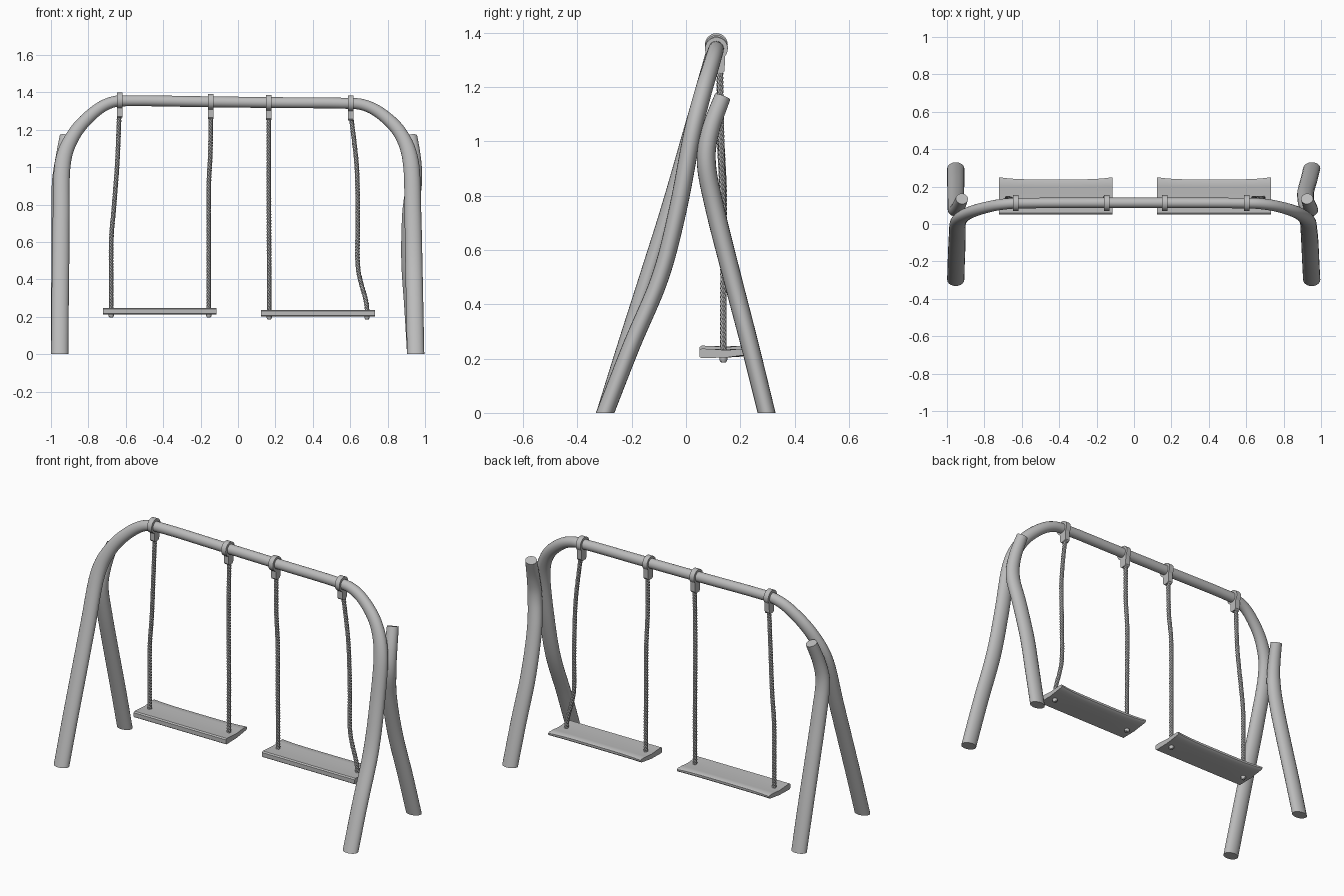
import bpy, bmesh, math
from mathutils import Vector

if "Cube" in bpy.data.objects:
    bpy.data.objects.remove(bpy.data.objects["Cube"])

grey = bpy.data.materials.new("plain grey")
grey.diffuse_color = (0.5, 0.5, 0.5, 1)
grey.use_nodes = True
grey.node_tree.nodes["Principled BSDF"].inputs["Base Color"].default_value = grey.diffuse_color


def finish(name, bm, angle=40):
    bmesh.ops.recalc_face_normals(bm, faces=bm.faces)
    me = bpy.data.meshes.new(name)
    bm.to_mesh(me)
    bm.free()
    me.materials.append(grey)
    ob = bpy.data.objects.new(name, me)
    bpy.context.collection.objects.link(ob)
    bpy.ops.object.select_all(action='DESELECT')
    bpy.context.view_layer.objects.active = ob
    ob.select_set(True)
    bpy.ops.object.shade_smooth_by_angle(angle=math.radians(angle))
    return ob


def loft(bm, rings):
    vr = [[bm.verts.new(p) for p in r] for r in rings]
    n = len(vr[0])
    for a, b in zip(vr, vr[1:]):
        for i in range(n):
            bm.faces.new((a[i], a[(i + 1) % n], b[(i + 1) % n], b[i]))
    bm.faces.new(vr[0])
    bm.faces.new(vr[-1][::-1])


def spline(keys, steps):
    """Catmull-Rom through keys of any dimension."""
    out = []
    for i in range(len(keys) - 1):
        p = [Vector(keys[max(0, min(len(keys) - 1, i + k))]) for k in (-1, 0, 1, 2)]
        for s in range(steps):
            t = s / steps
            out.append(0.5 * (2 * p[1] + (p[2] - p[0]) * t
                       + (2 * p[0] - 5 * p[1] + 4 * p[2] - p[3]) * t * t
                       + (3 * p[1] - p[0] - 3 * p[2] + p[3]) * t ** 3))
    out.append(Vector(keys[-1]))
    return out


def sweep(bm, pts, radii, sides, flat_start=False, flat_end=False):
    """Elliptical tube; radii = (in the xz plane, towards y)."""
    rings = []
    for i, p in enumerate(pts):
        t = (pts[min(i + 1, len(pts) - 1)] - pts[max(i - 1, 0)]).normalized()
        b = Vector((0, 1, 0))
        b = (b - t * b.dot(t)).normalized()
        n = b.cross(t)
        ring = []
        for k in range(sides):
            a = 2 * math.pi * k / sides
            q = p + n * math.cos(a) * radii[i][0] + b * math.sin(a) * radii[i][1]
            if (flat_start and i == 0) or (flat_end and i == len(pts) - 1):
                q -= t * (q.z / t.z)          # cut foot level with the ground
            ring.append(q)
        rings.append(ring)
    loft(bm, rings)


def tube(name, keys, radii, **kw):
    bm = bmesh.new()
    pts = spline(keys, 6)
    rad = []
    for i in range(len(pts)):
        k, f = divmod(i, 6)
        a, b = radii[k], radii[min(k + 1, len(radii) - 1)]
        rad.append([a[j] + (b[j] - a[j]) * f / 6 for j in (0, 1)])
    sweep(bm, pts, rad, 20, **kw)
    return finish(name, bm)


# front legs and crossbar, one bent tube
leg, bar = (.046, .032), (.029, .028)
left = [(-.953, -.298, 0), (-.951, -.22, .25), (-.948, -.14, .5), (-.945, -.06, .75),
        (-.937, .018, 1.02), (-.88, .06, 1.17), (-.785, .09, 1.28), (-.68, .108, 1.345)]
right = [(.95, -.298, 0), (.945, -.20, .25), (.94, -.095, .5), (.935, -.03, .75),
         (.925, .022, 1.02), (.875, .06, 1.17), (.785, .09, 1.27), (.68, .108, 1.33)]
lr = [leg, leg, leg, (.045, .033), (.043, .033), (.037, .032), (.033, .03), (.03, .029)]
middle = [(-.55, .112, 1.355), (-.2, .113, 1.35), (.2, .113, 1.345), (.55, .112, 1.342)]
tube("front_legs_and_crossbar", left + middle + right[::-1],
     lr + [bar] * 4 + lr[::-1], flat_start=True, flat_end=True)

# back legs, kinked where they meet the front frame
br = [leg, (.046, .033), (.045, .034), (.044, .035), (.042, .035), (.037, .033), (.033, .03)]
tube("back_leg_left", [(-.953, .297, 0), (-.953, .235, .25), (-.953, .17, .5), (-.953, .107, .75),
     (-.953, .075, .92), (-.94, .09, 1.04), (-.92, .135, 1.165)], br, flat_start=True)
tube("back_leg_right", [(.95, .297, 0), (.935, .235, .25), (.918, .17, .5), (.922, .107, .75),
     (.942, .075, .92), (.942, .09, 1.04), (.925, .135, 1.165)], br, flat_start=True)


def clamp(i, x, z, y=.112):
    """Ring round the bar with a hanging lug."""
    prof = [(math.cos(a) * .042, math.sin(a) * .042)
            for a in [math.radians(-40 + 280 * k / 22) for k in range(23)]]
    prof += [(-.014, -.042), (-.014, -.085), (-.008, -.092), (.022, -.092), (.03, -.082), (.032, -.03)]
    bm = bmesh.new()
    loft(bm, [[(x + s, y + p[0], z + p[1]) for p in prof] for s in (-.015, .015)])
    finish("clamp_%d" % i, bm, 30)


def rope(i, path):
    """Three strands twisted along the path."""
    pts = spline(path, 60)
    line, dist = [], 0
    for k, p in enumerate(pts):
        dist += (p - pts[k - 1]).length if k else 0
        line.append((p, dist))
    bm = bmesh.new()
    for s in range(3):
        strand = []
        for p, d in line:
            a = 2 * math.pi * (d / .05 + s / 3)
            strand.append(p + Vector((math.cos(a), math.sin(a), 0)) * .006)
        sweep(bm, strand, [(.0068, .0068)] * len(strand), 6)
    finish("rope_%d" % i, bm, 50)
    # knot under the seat
    x, y, z = path[-1]
    bm = bmesh.new()
    loft(bm, [[(x + r * math.cos(a * math.pi / 6), y + r * math.sin(a * math.pi / 6), z + h)
               for a in range(12)] for r, h in ((.009, -.004), (.014, .004), (.014, .016), (.01, .026))])
    finish("rope_knot_%d" % i, bm)


clamps = [(-.633, 1.357), (-.145, 1.35), (.165, 1.345), (.603, 1.342)]
ropes = [
    [(-.635, .125, 1.28), (-.645, .125, 1.03), (-.662, .135, .8), (-.677, .138, .62), (-.678, .138, .4), (-.678, .138, .2)],
    [(-.145, .125, 1.28), (-.148, .125, 1.07), (-.156, .135, .9), (-.156, .138, .6), (-.156, .138, .4), (-.156, .138, .2)],
    [(.165, .125, 1.28), (.165, .125, 1.05), (.165, .138, .85), (.166, .138, .6), (.167, .138, .4), (.167, .138, .19)],
    [(.603, .125, 1.28), (.635, .13, 1.0), (.64, .138, .7), (.642, .138, .46), (.685, .138, .28), (.69, .138, .19)],
]
for i, (c, r) in enumerate(zip(clamps, ropes), 1):
    clamp(i, *c)
    rope(i, r)


def seat(name, x0, x1, z):
    """Softly crowned plank, thinner at the back edge of each end."""
    rings = []
    for k in range(17):
        u = -1 + k / 8
        x = (x0 + x1) / 2 + u * (x1 - x0) / 2
        e = u ** 4
        yb = .238 + .012 * e
        lo, hi = z - .018, z + .017
        sec = [(.05, lo + .005), (.056, lo), (.15, lo + .002), (.2, lo + .005 + .004 * e),
               (yb - .008, lo + .01 + .005 * e), (yb, lo + .017 + .005 * e), (yb, hi - .005),
               (yb - .008, hi), (.2, hi - .001), (.15, hi - .003 - .003 * e), (.1, hi - .002), (.058, hi), (.05, hi - .006)]
        rings.append([(x, p, q) for p, q in sec])
    bm = bmesh.new()
    loft(bm, rings)
    finish(name, bm, 35)


seat("seat_left", -.722, -.115, .231)
seat("seat_right", .123, .732, .22)
